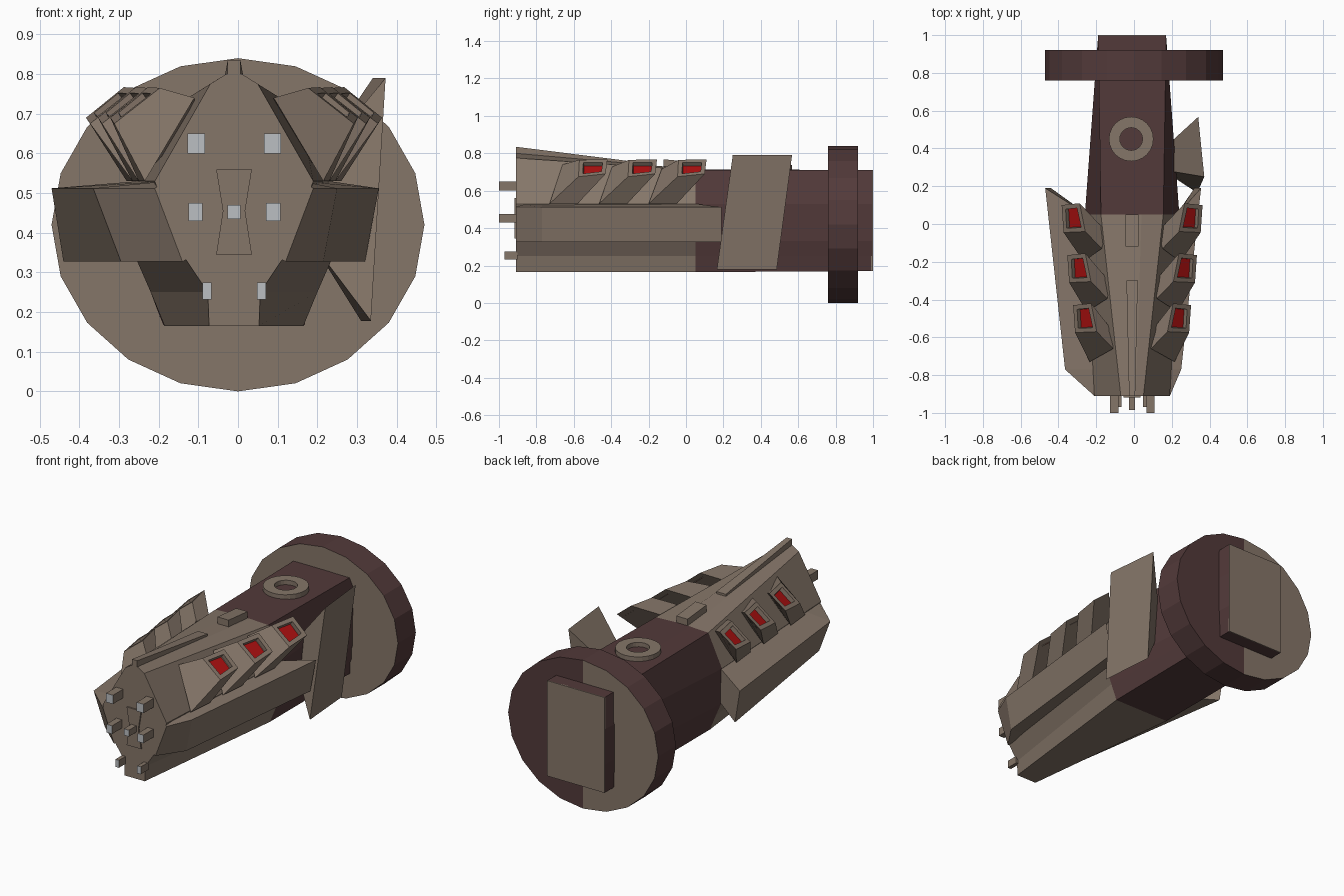
import bpy, bmesh, math

if "Cube" in bpy.data.objects:
    bpy.data.objects.remove(bpy.data.objects["Cube"])

CX = -0.01  # symmetry line of the hull


def material(name, col):
    m = bpy.data.materials.new(name)
    m.diffuse_color = (*col, 1)
    m.use_nodes = True
    m.node_tree.nodes["Principled BSDF"].inputs["Base Color"].default_value = m.diffuse_color
    return m


TAUPE = material("taupe", (0.235, 0.18, 0.14))
MAROON = material("maroon", (0.085, 0.042, 0.042))
RED = material("red", (0.4, 0.005, 0.005))
GREY = material("light_grey", (0.5, 0.52, 0.54))


def finish(name, bm, *mats):
    bmesh.ops.recalc_face_normals(bm, faces=bm.faces[:])
    me = bpy.data.meshes.new(name)
    bm.to_mesh(me)
    bm.free()
    for m in mats:
        me.materials.append(m)
    ob = bpy.data.objects.new(name, me)
    bpy.context.collection.objects.link(ob)
    return ob


def loft(rings):
    """Skin closed rings of 3D points, with end caps."""
    bm = bmesh.new()
    vs = [[bm.verts.new(p) for p in r] for r in rings]
    n = len(vs[0])
    for a, b in zip(vs, vs[1:]):
        for i in range(n):
            j = (i + 1) % n
            bm.faces.new((a[i], a[j], b[j], b[i]))
    bm.faces.new(vs[0][::-1])
    bm.faces.new(vs[-1])
    bmesh.ops.recalc_face_normals(bm, faces=bm.faces[:])
    return bm


def section(y, half):
    """Mirror a half profile of (x, z) into a full ring."""
    return [(CX + x, y, z) for x, z in half] + [(CX - x, y, z) for x, z in reversed(half)]


def rect(y, x0, x1, z0, z1):
    return [(x0, y, z0), (x1, y, z0), (x1, y, z1), (x0, y, z1)]


def box(name, x0, x1, y0, y1, z0, z1, *mats):
    return finish(name, loft([rect(y0, x0, x1, z0, z1), rect(y1, x0, x1, z0, z1)]), *mats)


# Front hull and rear hull share the section at y = 0.05
nose = [(0.063, 0.165), (0.066, 0.25), (0.13, 0.345), (0.2, 0.53), (0.06, 0.775), (0.02, 0.80)]
waist = [(0.175, 0.165), (0.21, 0.25), (0.245, 0.33), (0.25, 0.53), (0.165, 0.71), (0.05, 0.715)]
tail = [(0.18, 0.17), (0.18, 0.25), (0.18, 0.33), (0.18, 0.53), (0.18, 0.71), (0.05, 0.71)]
finish("front_hull", loft([section(-0.91, nose), section(0.05, waist)]), TAUPE)
finish("rear_hull", loft([section(0.05, waist), section(0.995, tail)]), MAROON)
box("rear_plate", -0.19, 0.17, 0.99, 1.0, 0.17, 0.71, TAUPE)

# Nose ridge on the front face
ridge = [(0.045, 0.345), (0.028, 0.455), (0.045, 0.56)]
finish("nose_ridge", loft([section(-0.918, ridge), section(-0.9, ridge)]), TAUPE)

# Large 20-sided disc: taupe front, rear half taupe and half maroon
bm = bmesh.new()
N = 20
rings = [[bm.verts.new((0.47 * math.sin(2 * math.pi * i / N), y,
                        0.42 + 0.42 * math.cos(2 * math.pi * i / N))) for i in range(N)]
         for y in (0.76, 0.92)]
for i in range(N):
    j = (i + 1) % N
    bm.faces.new((rings[0][i], rings[0][j], rings[1][j], rings[1][i])).material_index = 1
bm.faces.new(rings[0])
bm.faces.new(rings[1][:11]).material_index = 1
bm.faces.new(rings[1][10:] + rings[1][:1])
finish("disc", bm, TAUPE, MAROON)

# Side armour panels (left one flares wider)
for side, name, mid, end in ((-1, "left_panel", (0.365, 0.295), (0.47, 0.44)),
                             (1, "right_panel", (0.25, 0.215), (0.355, 0.32))):
    def ring(yo, yi, inner, outer):
        return [(CX + side * inner[0], yi, 0.53), (side * outer[0], yo, 0.512),
                (side * outer[1], yo, 0.327), (CX + side * inner[1], yi, 0.338)]
    finish(name, loft([ring(-0.91, -0.91, (0.17, 0.11), (0.2 - side * 0.01, 0.13 - side * 0.01)),
                       ring(-0.77, -0.77, (0.17, 0.11), mid),
                       ring(0.19, 0.05, (0.24, 0.235), end)]), TAUPE)

# Three swept-back vents on each side, with recessed red openings
for k, (yb, X) in enumerate(((-0.43, 0.312), (-0.165, 0.343), (0.1, 0.373))):
    d = X - 0.312
    for side, label in ((-1, "left"), (1, "right")):
        base = [(0.225 + d * .5, yb - 0.30, 0.53), (0.24 + d * .5, yb - 0.15, 0.53),
                (0.10 + d * .6, yb - 0.14, 0.68), (0.10 + d, yb - 0.23, 0.74 - d * .4)]
        frame = [(X - 0.01, yb - 0.145, 0.675), (X, yb, 0.69),
                 (X - 0.095, yb + 0.01, 0.767), (X - 0.125, yb - 0.14, 0.765)]
        bm = loft([[(CX + side * x, y, z) for x, y, z in r] for r in (base, frame)])
        bm.faces.ensure_lookup_table()
        face = bm.faces[-1]
        bmesh.ops.inset_region(bm, faces=[face], thickness=0.033, depth=0)
        bmesh.ops.inset_region(bm, faces=[face], thickness=0.001, depth=-0.025)
        face.material_index = 1
        finish(f"{label}_vent_{k + 1}", bm, TAUPE, RED)

# Spine along the top, and the small box behind it
finish("spine", loft([rect(-0.91, CX - 0.016, CX + 0.016, 0.76, 0.835),
                      rect(-0.3, CX - 0.03, CX + 0.03, 0.70, 0.758)]), TAUPE)
finish("top_box", loft([rect(-0.12, CX - 0.035, CX + 0.035, 0.69, 0.768),
                        rect(0.05, CX - 0.035, CX + 0.035, 0.69, 0.752)]), TAUPE)

# Flat ring on the rear hull
bm = bmesh.new()
M = 24
prof = [(0.06, 0.70), (0.118, 0.70), (0.118, 0.738), (0.06, 0.738)]
vs = [[bm.verts.new((-0.015 + r * math.cos(2 * math.pi * i / M),
                     0.45 + r * math.sin(2 * math.pi * i / M), z)) for r, z in prof]
      for i in range(M)]
for i in range(M):
    a, b = vs[i], vs[(i + 1) % M]
    for j in range(4):
        bm.faces.new((a[j], a[(j + 1) % 4], b[(j + 1) % 4], b[j]))
finish("top_ring", bm, TAUPE)

# Slanted fin on the right side, narrowing towards the hull
finish("side_fin", loft([
    [(0.19, 0.26, 0.37), (0.19, 0.41, 0.37), (0.19, 0.43, 0.57), (0.19, 0.28, 0.57)],
    [(0.335, 0.165, 0.178), (0.31, 0.485, 0.178), (0.34, 0.567, 0.79), (0.372, 0.25, 0.79)]]), TAUPE)

# Front rods with light grey tips
rods = [(-0.105, 0.625, 0.022, 0.025, -1.0), (0.087, 0.625, 0.022, 0.025, -1.0),
        (-0.107, 0.452, 0.018, 0.023, -1.0), (0.089, 0.452, 0.018, 0.023, -1.0),
        (-0.01, 0.452, 0.016, 0.018, -0.985),
        (-0.078, 0.253, 0.011, 0.021, -0.97), (0.059, 0.253, 0.011, 0.021, -0.97)]
for i, (x, z, w, h, y) in enumerate(rods):
    ob = box(f"front_rod_{i + 1}", x - w, x + w, y, -0.9, z - h, z + h, TAUPE, GREY)
    for p in ob.data.polygons:
        if p.normal.y < -0.9:
            p.material_index = 1
